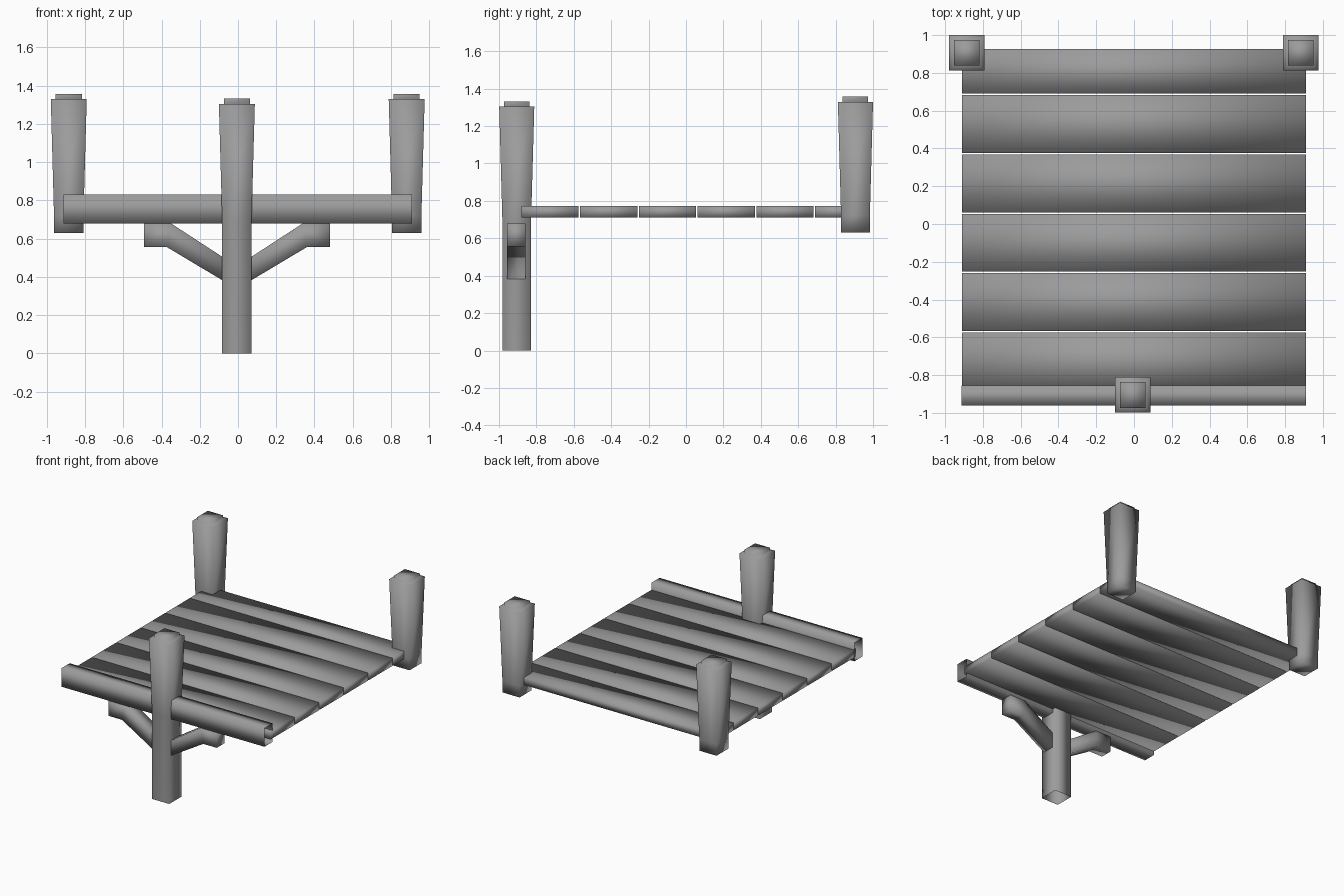
import bpy
import bmesh

cube = bpy.data.objects.get("Cube")
if cube:
    bpy.data.objects.remove(cube, do_unlink=True)

# One plain grey for everything
grey = bpy.data.materials.new("plain_grey")
grey.use_nodes = True
colour = (0.33, 0.33, 0.33, 1)
grey.diffuse_color = colour
grey.node_tree.nodes["Principled BSDF"].inputs["Base Color"].default_value = colour


def loft(name, rings, cap_start=True, cap_end=True):
    """Join four-cornered rings into a softly shaded tube."""
    bm = bmesh.new()
    loops = [[bm.verts.new(p) for p in ring] for ring in rings]
    for a, b in zip(loops, loops[1:]):
        for i in range(4):
            j = (i + 1) % 4
            bm.faces.new((a[i], a[j], b[j], b[i]))
    if cap_start:
        bm.faces.new(loops[0][::-1])
    if cap_end:
        bm.faces.new(loops[-1])
    bmesh.ops.recalc_face_normals(bm, faces=bm.faces)
    for f in bm.faces:
        f.smooth = True
    mesh = bpy.data.meshes.new(name)
    bm.to_mesh(mesh)
    bm.free()
    mesh.materials.append(grey)
    obj = bpy.data.objects.new(name, mesh)
    bpy.context.collection.objects.link(obj)
    return obj


def square(x, y, z, h):
    return [(x - h, y - h, z), (x + h, y - h, z), (x + h, y + h, z), (x - h, y + h, z)]


def slab(x, y0, y1, z0, z1):
    """Upright rectangle across the x direction."""
    return [(x, y0, z0), (x, y1, z0), (x, y1, z1), (x, y0, z1)]


def post(name, x, y, bottom, knee, top, closed):
    """Post that flares upward and ends in a small raised cap."""
    profile = [(bottom, 0.077), (knee, 0.077), (top, 0.094),
               (top, 0.068), (top + 0.027, 0.068)]
    return loft(name, [square(x, y, z, h) for z, h in profile], cap_start=closed)


# Posts: one tall at the front, two short at the back
MID = -0.006
post("front_post", MID, -0.905, 0, 0.7, 1.305, False)
for side, x in (("right", -0.885), ("left", 0.882)):
    post("back_post_" + side, x, 0.906, 0.63, 0.72, 1.33, True)

# Hollow front beam, open at both ends
loft("front_beam", [slab(x, -0.96, -0.855, 0.68, 0.83) for x in (-0.912, 0.91)],
     cap_start=False, cap_end=False)

# Deck planks with narrow gaps
edges = [-0.884, -0.57, -0.256, 0.058, 0.372, 0.686, 0.93]
for i, (y0, y1) in enumerate(zip(edges, edges[1:])):
    loft(f"deck_plank_{i + 1}",
         [slab(x, y0 + 0.004, y1 - 0.004, 0.71, 0.772) for x in (-0.91, 0.91)])

# Bent braces from the front post up to the beam
for side, s in (("right", -1), ("left", 1)):
    stations = [(0.03, 0.03, 0.355, 0.475), (0.365, 0.345, 0.555, 0.68),
                (0.486, 0.486, 0.555, 0.68)]
    rings = [[(MID + s * xb, -0.957, zb), (MID + s * xb, -0.857, zb),
              (MID + s * xt, -0.857, zt), (MID + s * xt, -0.957, zt)]
             for xb, xt, zb, zt in stations]
    loft("brace_" + side, rings)
